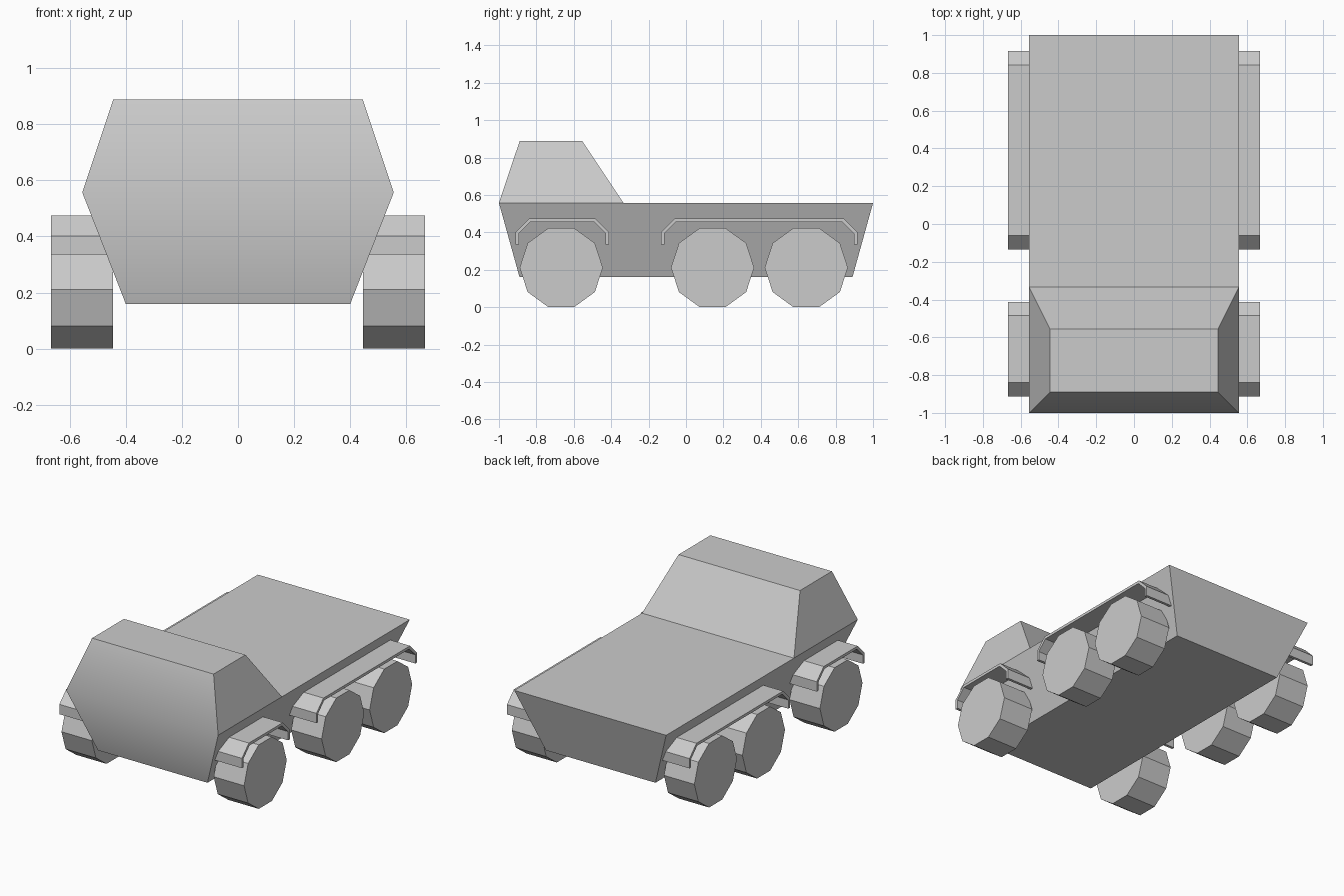
import bpy, bmesh, math
from mathutils import Matrix

if "Cube" in bpy.data.objects:
    bpy.data.objects.remove(bpy.data.objects["Cube"])


def new_object(name, bm):
    bmesh.ops.recalc_face_normals(bm, faces=bm.faces)
    mesh = bpy.data.meshes.new(name)
    bm.to_mesh(mesh)
    bm.free()
    obj = bpy.data.objects.new(name, mesh)
    bpy.context.collection.objects.link(obj)
    return obj


def ring(bm, x, y0, y1, z):
    return [bm.verts.new(p) for p in
            ((-x, y0, z), (x, y0, z), (x, y1, z), (-x, y1, z))]


# Hull and cab in one shell, sharing the front waistline
bm = bmesh.new()
floor = ring(bm, 0.40, -0.89, 0.89, 0.16)
deck = ring(bm, 0.555, -1.0, 1.0, 0.557)
roof = ring(bm, 0.444, -0.889, -0.556, 0.889)
cab_r = bm.verts.new((0.555, -0.334, 0.557))
cab_l = bm.verts.new((-0.555, -0.334, 0.557))
waist = [deck[0], deck[1], cab_r, cab_l]
bm.faces.new(floor)
bm.faces.new(roof)
bm.faces.new((cab_l, cab_r, deck[2], deck[3]))
for i in range(4):
    j = (i + 1) % 4
    bm.faces.new((waist[i], waist[j], roof[j], roof[i]))
bm.faces.new((floor[0], floor[1], deck[1], deck[0]))
bm.faces.new((floor[1], floor[2], deck[2], cab_r, deck[1]))
bm.faces.new((floor[2], floor[3], deck[3], deck[2]))
bm.faces.new((floor[3], floor[0], deck[0], cab_l, deck[3]))
body = new_object("body", bm)

# Only the shallow front crease is shaded smooth
bpy.context.view_layer.objects.active = body
body.select_set(True)
bpy.ops.object.shade_smooth_by_angle(angle=math.radians(37))
body.select_set(False)

X_IN, X_OUT = 0.445, 0.667


# Ten-sided wheels
def wheel(name, side, y):
    bm = bmesh.new()
    place = (Matrix.Translation((side * (X_IN + X_OUT) / 2, y, 0.2114))
             @ Matrix.Rotation(math.pi / 2, 4, 'Y'))
    verts = [[], []]
    for k, h in enumerate((-1, 1)):
        for i in range(10):
            a = math.radians(36 * i)
            p = (0.2223 * math.sin(a), 0.2223 * math.cos(a),
                 h * (X_OUT - X_IN) / 2)
            verts[k].append(bm.verts.new(p))
        bm.faces.new(verts[k])
    for i in range(10):
        j = (i + 1) % 10
        bm.faces.new((verts[0][i], verts[0][j], verts[1][j], verts[1][i]))
    bm.transform(place)
    new_object(name, bm)


# Bent sheet mudguards
def mudguard(name, side, y0, y1):
    t, c, top, low = 0.018, 0.073, 0.474, 0.336
    k = t * math.tan(math.radians(22.5))
    outer = [(y0, low), (y0, top - c), (y0 + c, top),
             (y1 - c, top), (y1, top - c), (y1, low)]
    inner = [(y0 + t, low), (y0 + t, top - c - k), (y0 + c + k, top - t),
             (y1 - c - k, top - t), (y1 - t, top - c - k), (y1 - t, low)]
    bm = bmesh.new()
    for i in range(5):
        bm.faces.new([bm.verts.new((side * X_IN, y, z)) for y, z in
                      (outer[i], outer[i + 1], inner[i + 1], inner[i])])
    bmesh.ops.remove_doubles(bm, verts=bm.verts, dist=1e-4)
    out = bmesh.ops.extrude_face_region(bm, geom=bm.faces[:],
                                        use_keep_orig=True)
    moved = [v for v in out["geom"] if isinstance(v, bmesh.types.BMVert)]
    bmesh.ops.translate(bm, verts=moved, vec=(side * (X_OUT - X_IN), 0, 0))
    new_object(name, bm)


for label, side in (("left", -1), ("right", 1)):
    for pos, y in (("front", -0.667), ("middle", 0.142), ("rear", 0.643)):
        wheel(f"{pos}_{label}_wheel", side, y)
    mudguard(f"front_{label}_mudguard", side, -0.912, -0.412)
    mudguard(f"rear_{label}_mudguard", side, -0.134, 0.916)
